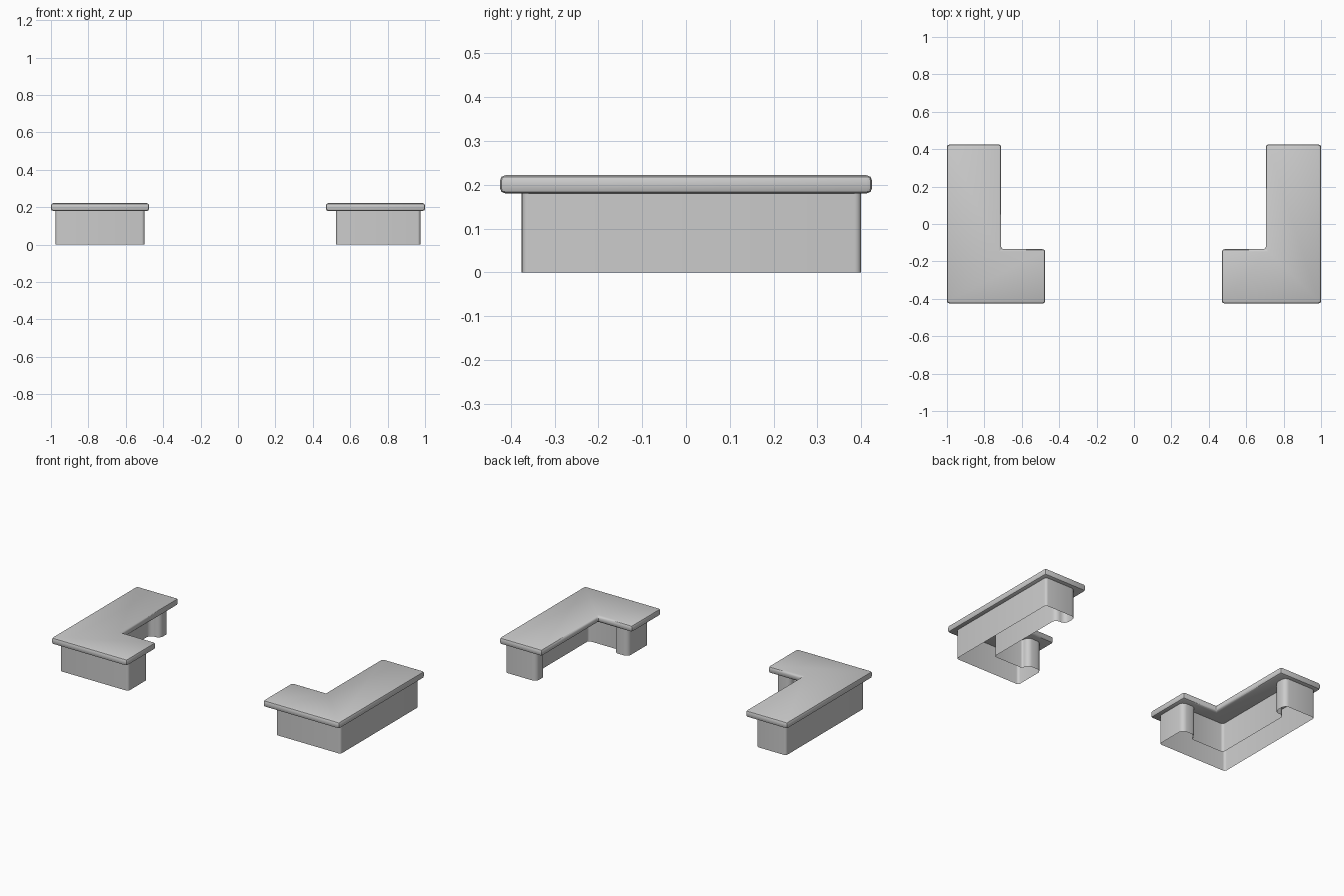
import bpy, bmesh, math
from mathutils import Vector

if "Cube" in bpy.data.objects:
    bpy.data.objects.remove(bpy.data.objects["Cube"])

grey = bpy.data.materials.new("light_grey")
grey.diffuse_color = (0.6, 0.6, 0.6, 1)
grey.use_nodes = True
grey.node_tree.nodes["Principled BSDF"].inputs["Base Color"].default_value = grey.diffuse_color


def rounded(points, steps=4):
    """Outline from (x, y, corner radius) triples, all corners square."""
    out = []
    n = len(points)
    for i, (x, y, r) in enumerate(points):
        p = Vector((x, y))
        a = (Vector(points[i - 1][:2]) - p).normalized()
        b = (Vector(points[(i + 1) % n][:2]) - p).normalized()
        centre = p + (a + b) * r
        for k in range(steps + 1):
            t = math.pi / 2 * k / steps
            out.append(centre - b * r * math.cos(t) - a * r * math.sin(t))
    return out


def finish(bm, name):
    me = bpy.data.meshes.new(name)
    bm.to_mesh(me)
    bm.free()
    me.materials.append(grey)
    me.shade_smooth()
    me.set_sharp_from_angle(angle=math.radians(35))
    ob = bpy.data.objects.new(name, me)
    bpy.context.collection.objects.link(ob)
    return ob


def base(name, side, end):
    # L-shaped hollow plinth, thicker at both ends, open underneath
    pts = [(0.975, -0.375, .015), (0.975, 0.40, .015),
           (0.76, 0.40, .03), (0.76, 0.31, .03),
           (0.83, 0.31, .03), (0.83, -0.22, .015),
           (end + 0.1, -0.22, .012), (end + 0.1, -0.175, .03),
           (end, -0.175, .03), (end, -0.375, .015)]
    outline = [(p.x * side, p.y) for p in rounded(pts)]
    if side < 0:
        outline.reverse()
    bm = bmesh.new()
    low = [bm.verts.new((x, y, 0)) for x, y in outline]
    high = [bm.verts.new((x, y, 0.182)) for x, y in outline]
    for i in range(len(low)):
        j = (i + 1) % len(low)
        bm.faces.new((low[i], low[j], high[j], high[i]))
    finish(bm, name)


def top(name, side, end, inner):
    # L-shaped slab with softened edges
    pts = [(1, -.425), (1, .425), (inner, .425),
           (inner, -.135), (end, -.135), (end, -.425)]
    bm = bmesh.new()
    f = bm.faces.new([bm.verts.new((x * side, y, 0.18)) for x, y in pts])
    ext = bmesh.ops.extrude_face_region(bm, geom=[f], use_keep_orig=True)
    for v in ext["geom"]:
        if isinstance(v, bmesh.types.BMVert):
            v.co.z = 0.222
    bmesh.ops.recalc_face_normals(bm, faces=bm.faces)
    bmesh.ops.bevel(bm, geom=bm.edges[:], offset=0.013, segments=2,
                    profile=0.5, affect='EDGES')
    bmesh.ops.recalc_face_normals(bm, faces=bm.faces)
    finish(bm, name)


base("left_base", -1, 0.50)
top("left_top", -1, 0.475, 0.71)
base("right_base", 1, 0.525)
top("right_top", 1, 0.47, 0.705)
